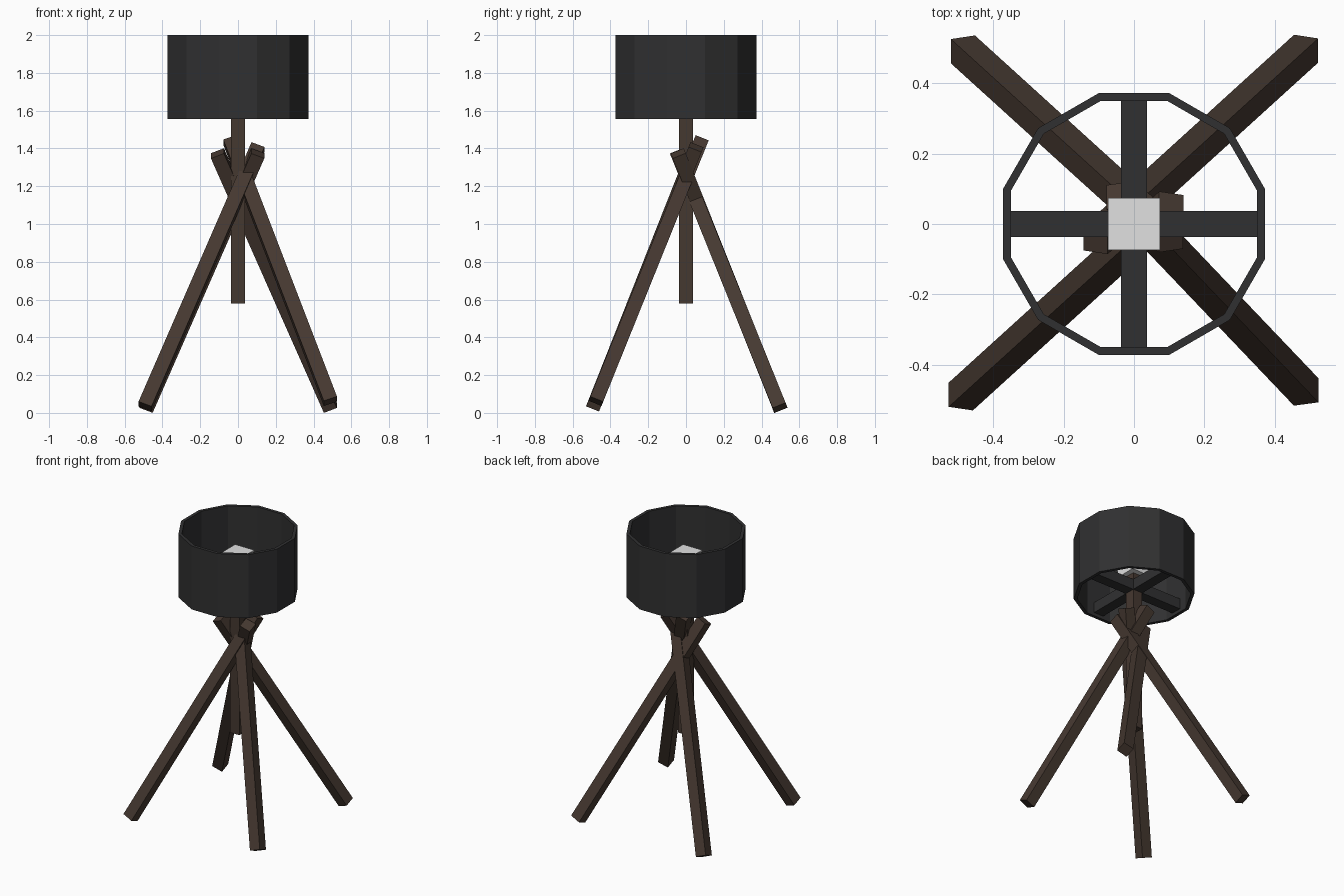
import bpy, bmesh, math
from mathutils import Vector, Matrix

if "Cube" in bpy.data.objects:
    bpy.data.objects.remove(bpy.data.objects["Cube"])


def material(name, rgb):
    m = bpy.data.materials.new(name)
    m.diffuse_color = (*rgb, 1)
    m.use_nodes = True
    m.node_tree.nodes["Principled BSDF"].inputs["Base Color"].default_value = m.diffuse_color
    return m


wood = material("dark wood", (0.060, 0.040, 0.030))
fabric = material("charcoal shade", (0.030, 0.030, 0.031))
white = material("bulb white", (0.75, 0.75, 0.75))


def finish(name, bm, mat):
    bmesh.ops.recalc_face_normals(bm, faces=bm.faces)
    mesh = bpy.data.meshes.new(name)
    bm.to_mesh(mesh)
    bm.free()
    mesh.materials.append(mat)
    ob = bpy.data.objects.new(name, mesh)
    bpy.context.collection.objects.link(ob)
    return ob


def box(name, size, centre, mat, rot=None):
    bm = bmesh.new()
    m = Matrix.Translation(centre) @ (rot or Matrix()) @ Matrix.Diagonal((*size, 1))
    bmesh.ops.create_cube(bm, size=1, matrix=m)
    return finish(name, bm, mat)


def beam(name, foot, top, width, mat):
    """Square beam between two points, one section side kept square to x."""
    a, b = Vector(foot), Vector(top)
    d = (b - a).normalized()
    e2 = d.cross(Vector((1, 0, 0))).normalized()
    e1 = e2.cross(d)
    rot = Matrix((e1, e2, d)).transposed().to_4x4()
    return box(name, (width, width, (b - a).length), (a + b) / 2, mat, rot)


# Crossed legs, each leaning past the centre
W = 0.074
beam("front_left_leg", (-0.492, -0.490, 0.034), (0.106, 0.053, 1.407), W, wood)
beam("front_right_leg", (0.489, -0.477, 0.062), (-0.043, 0.081, 1.445), W, wood)
beam("back_right_leg", (0.489, 0.498, 0.027), (-0.109, -0.046, 1.374), W, wood)
beam("back_left_leg", (-0.486, 0.496, 0.027), (0.105, -0.041, 1.374), W, wood)

# Central pole and bulb block
box("pole", (W, W, 1.12), (0, 0, 1.14), wood)
box("bulb", (0.148, 0.148, 0.148), (0, 0, 1.774), white)

# Cross bars holding the shade
box("cross_bar_x", (0.71, W, W), (0, 0, 1.615), fabric)
box("cross_bar_y", (W, 0.71, W), (0, 0, 1.615), fabric)

# Open twelve-sided shade with wall thickness
N, Z0, Z1 = 12, 1.555, 2.0
bm = bmesh.new()
rings = []
for apothem, z in ((0.372, Z0), (0.372, Z1), (0.350, Z1), (0.350, Z0)):
    r = apothem / math.cos(math.pi / N)
    rings.append([bm.verts.new((r * math.cos((i + 0.5) * math.tau / N),
                                r * math.sin((i + 0.5) * math.tau / N), z))
                  for i in range(N)])
for k in range(4):
    p, q = rings[k], rings[(k + 1) % 4]
    for i in range(N):
        j = (i + 1) % N
        bm.faces.new((p[i], p[j], q[j], q[i]))
finish("lamp_shade", bm, fabric)
